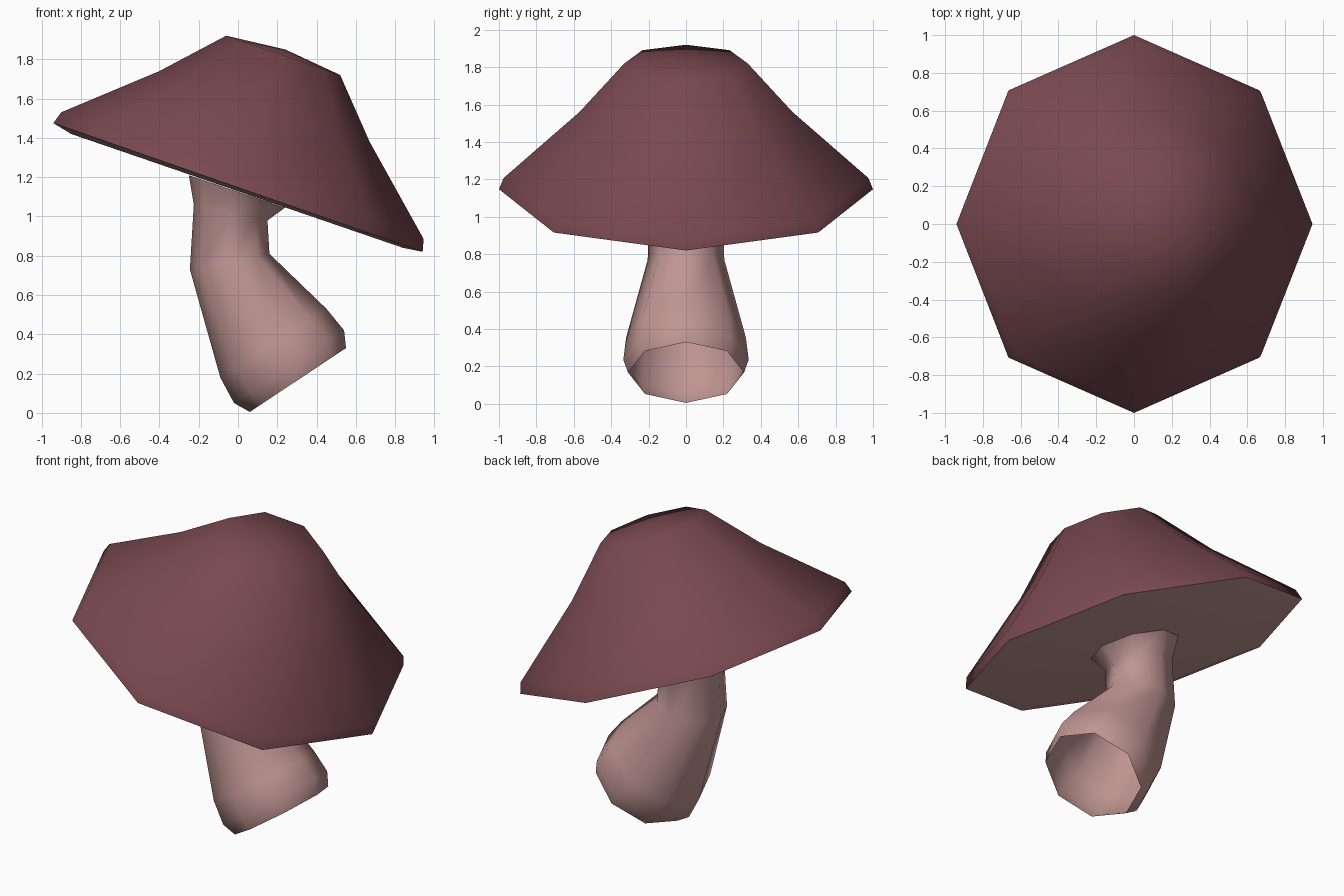
import bpy
import bmesh
import math
from mathutils import Vector

SIDES = 8

if "Cube" in bpy.data.objects:
    bpy.data.objects.remove(bpy.data.objects["Cube"], do_unlink=True)


def make_material(name, color):
    mat = bpy.data.materials.new(name)
    mat.use_nodes = True
    mat.diffuse_color = (*color, 1)
    bsdf = mat.node_tree.nodes["Principled BSDF"]
    bsdf.inputs["Base Color"].default_value = (*color, 1)
    bsdf.inputs["Roughness"].default_value = 0.9
    return mat


def loft(name, rings, mat, start=None, end=None):
    """Skin octagonal rings (left x,z / right x,z / half depth), with optional fan ends."""
    bm = bmesh.new()
    loops = []
    for left, right, depth in rings:
        l, r = Vector((left[0], 0, left[1])), Vector((right[0], 0, right[1]))
        mid, half = (l + r) / 2, (r - l) / 2
        angles = [math.tau * i / SIDES for i in range(SIDES)]
        loops.append([bm.verts.new(mid + half * math.cos(a) + Vector((0, depth * math.sin(a), 0)))
                      for a in angles])
    for lo, hi in zip(loops, loops[1:]):
        for i in range(SIDES):
            j = (i + 1) % SIDES
            bm.faces.new((lo[i], lo[j], hi[j], hi[i]))
    for point, ring, flip in ((start, loops[0], True), (end, loops[-1], False)):
        if point:
            tip = bm.verts.new((point[0], 0, point[1]))
            for i in range(SIDES):
                a, b = ring[i], ring[(i + 1) % SIDES]
                bm.faces.new((b, a, tip) if flip else (a, b, tip))
    for face in bm.faces:
        face.smooth = True
    mesh = bpy.data.meshes.new(name)
    bm.to_mesh(mesh)
    bm.free()
    mesh.materials.append(mat)
    obj = bpy.data.objects.new(name, mesh)
    bpy.context.collection.objects.link(obj)
    return obj


cap_red = make_material("dusky_red", (0.19, 0.066, 0.08))
stem_pink = make_material("pale_pink", (0.52, 0.3, 0.285))

# Tilted cap, from the rim up to the blunt crown
rim = ((-0.94, 1.475), (0.94, 0.82), 1.0)
loft("cap", [
    rim,
    ((-0.90, 1.53), (0.945, 0.885), 0.975),
    ((-0.40, 1.74), (0.67, 1.38), 0.57),
    ((-0.06, 1.92), (0.52, 1.72), 0.33),
], cap_red, end=(0.24, 1.85))

# Flat underside with a narrow sloping border
loft("cap_underside", [
    ((-0.85, 1.42), (0.84, 0.84), 0.9),
    rim,
], stem_pink, start=(-0.005, 1.13))

# Bent stem, open at its cut foot and flared under the cap
loft("stem", [
    ((0.06, 0.005), (0.55, 0.33), 0.31),
    ((-0.02, 0.05), (0.54, 0.42), 0.335),
    ((-0.09, 0.18), (0.45, 0.53), 0.32),
    ((-0.245, 0.73), (0.16, 0.81), 0.205),
    ((-0.225, 1.06), (0.15, 0.98), 0.195),
    ((-0.25, 1.21), (0.24, 1.045), 0.26),
], stem_pink)
